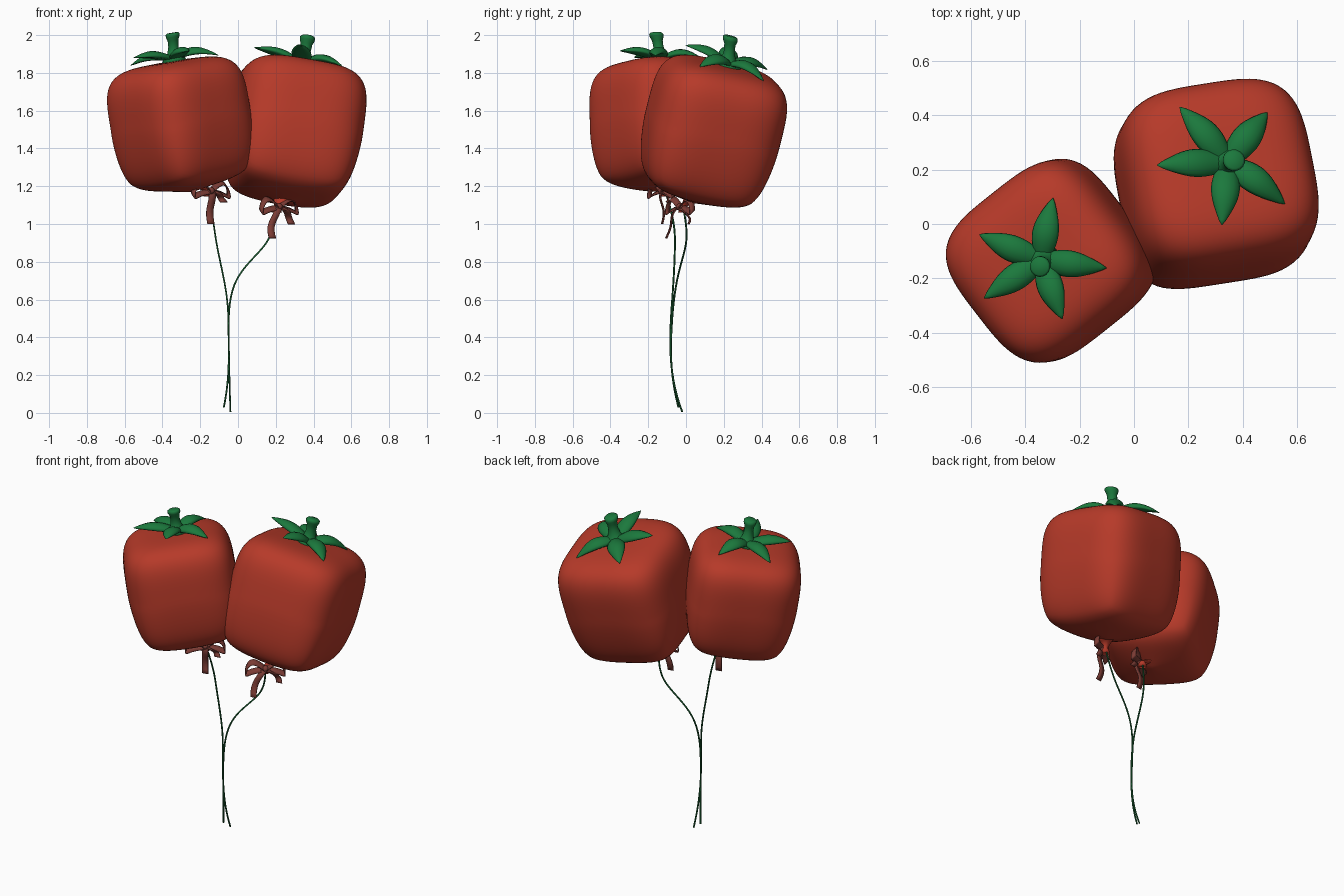
import bpy, bmesh, math
from mathutils import Vector, Matrix

cube = bpy.data.objects.get("Cube")
if cube:
    bpy.data.objects.remove(cube, do_unlink=True)


def material(name, rgb):
    m = bpy.data.materials.new(name)
    m.use_nodes = True
    m.diffuse_color = (*rgb, 1)
    m.node_tree.nodes["Principled BSDF"].inputs["Base Color"].default_value = (*rgb, 1)
    return m


RED = material("tomato red", (0.47, 0.042, 0.022))
GREEN = material("leaf green", (0.011, 0.19, 0.046))
STRING = material("string green", (0.01, 0.11, 0.03))
RIBBON = material("ribbon brown", (0.2, 0.045, 0.035))


def finish(bm, name, mat, matrix=Matrix()):
    bmesh.ops.recalc_face_normals(bm, faces=bm.faces)
    for f in bm.faces:
        f.smooth = True
    me = bpy.data.meshes.new(name)
    bm.to_mesh(me)
    bm.free()
    me.materials.append(mat)
    ob = bpy.data.objects.new(name, me)
    ob.matrix_world = matrix
    bpy.context.collection.objects.link(ob)
    return ob


def loft(bm, rings):
    """Skin a list of point rings and cap both ends."""
    rows = [[bm.verts.new(p) for p in ring] for ring in rings]
    n = len(rows[0])
    for a, b in zip(rows, rows[1:]):
        for i in range(n):
            j = (i + 1) % n
            bm.faces.new((a[i], a[j], b[j], b[i]))
    bm.faces.new(rows[0][::-1])
    bm.faces.new(rows[-1])


def circle(center, r, n=16):
    return [Vector(center) + Vector((r * math.cos(t), r * math.sin(t), 0))
            for t in (2 * math.pi * i / n for i in range(n))]


# Pillowy cube body: soft on top, crisper and narrower below, bulging to the knot
def body(name, matrix):
    bm = bmesh.new()
    bmesh.ops.create_cube(bm, size=2)
    bmesh.ops.subdivide_edges(bm, edges=bm.edges[:], cuts=23, use_grid_fill=True)
    for v in bm.verts:
        low = max(0, -v.co.z)
        flat = 3.5 + low
        tall = 4.3 + 1.7 * low
        ring = (abs(v.co.x) ** flat + abs(v.co.y) ** flat) ** (1 / flat)
        p = v.co / (ring ** tall + abs(v.co.z) ** tall) ** (1 / tall)
        side = 0.35 * (1 - 0.16 * max(0, -p.z) ** 1.5)
        z = (0.35 if p.z > 0 else 0.362) * p.z
        if p.z < 0:
            z -= 0.045 * max(0, 1 - math.hypot(p.x, p.y)) ** 1.3 * -p.z
        v.co = (p.x * side, p.y * side, z)
    finish(bm, name, RED, matrix)


# Five puffy leaves: angle, length, tip lift
LEAVES = [(42, 0.25, -0.02), (120, 0.27, 0.0), (176, 0.27, 0.05),
          (253, 0.25, 0.04), (315, 0.26, -0.02)]


def calyx(name, matrix):
    bm = bmesh.new()
    steps = 14
    for angle, length, lift in LEAVES:
        turn = Matrix.Rotation(math.radians(angle), 3, "Z")
        rings = []
        for k in range(steps + 1):
            t = k / steps
            width = 0.056 * (0.5 + 0.5 * math.sin(math.pi * min(1, t * 1.05))) \
                * math.sqrt(max(0.004, 1 - t ** 3))
            height = 0.358 + 0.033 * math.sin(math.pi * t) + lift * t * t
            rings.append([turn @ Vector((t * length, width * math.cos(a),
                                         height + 0.42 * width * math.sin(a)
                                         - 0.2 * width * math.cos(a) ** 2))
                          for a in (math.pi * i / 6 for i in range(12))])
        loft(bm, rings)
    finish(bm, name + "_leaves", GREEN, matrix)

    # Bent stem with a flared tip
    bm = bmesh.new()
    profile = [(0.34, 0.075), (0.365, 0.06), (0.39, 0.038), (0.43, 0.029), (0.465, 0.031),
               (0.485, 0.04), (0.5, 0.041), (0.508, 0.032)]
    loft(bm, [circle((0, -0.03 * (z - 0.34) / 0.17, z), r) for z, r in profile])
    finish(bm, name + "_stem", GREEN, matrix)


def ribbon(name, points, half_width):
    bm = bmesh.new()
    rows = [(bm.verts.new(p - half_width), bm.verts.new(p + half_width)) for p in points]
    for a, b in zip(rows, rows[1:]):
        bm.faces.new((a[0], a[1], b[1], b[0]))
    ob = finish(bm, name, RIBBON)
    mod = ob.modifiers.new("thickness", "SOLIDIFY")
    mod.thickness = 0.006
    mod.offset = 0


# Bow with two loops, two tails and a knot
def bow(name, center, tails):
    center = Vector(center)
    yaw = math.radians(35)
    along = Vector((math.cos(yaw), math.sin(yaw), 0))
    out = Vector((math.sin(yaw), -math.cos(yaw), 0))
    up = Vector((0, 0, 1))
    for side, label in ((-1, "right"), (1, "left")):
        pts = []
        for k in range(21):
            t = k / 20
            reach = math.sin(math.pi * t)
            pts.append(center + along * side * 0.115 * reach
                       + up * (0.03 * math.sin(2 * math.pi * t) + 0.035 * reach
                               - 0.055 * reach ** 4))
        ribbon(f"{name}_{label}_loop", pts, out * 0.015 - up * 0.012)
    for i, (a, o, z) in enumerate(tails):
        pts = []
        for k in range(11):
            t = k / 10
            pts.append(center + along * a * math.sin(t * math.pi / 2)
                       + out * (o * t + 0.012 * math.sin(2 * math.pi * t)) + up * z * t ** 1.3)
        ribbon(f"{name}_tail_{i + 1}", pts, along * 0.017 + out * 0.008)
    bm = bmesh.new()
    bmesh.ops.create_uvsphere(bm, u_segments=12, v_segments=8, radius=0.02)
    finish(bm, name + "_knot", RIBBON, Matrix.Translation(center))


def string(name, points):
    cu = bpy.data.curves.new(name, "CURVE")
    cu.dimensions = "3D"
    cu.bevel_depth = 0.005
    cu.bevel_resolution = 1
    cu.use_fill_caps = True
    sp = cu.splines.new("NURBS")
    sp.points.add(len(points) - 1)
    for p, co in zip(sp.points, points):
        p.co = (*co, 1)
    sp.order_u = 4
    sp.use_endpoint_u = True
    sp.resolution_u = 8
    cu.materials.append(STRING)
    bpy.context.collection.objects.link(bpy.data.objects.new(name, cu))


def balloon(name, center, axis, yaw, scale, crown, knot, tails, path):
    tilt = Vector((0, 0, 1)).rotation_difference(Vector(axis)).to_matrix().to_4x4()
    matrix = (Matrix.Translation(center) @ tilt
              @ Matrix.Rotation(math.radians(yaw), 4, "Z") @ Matrix.Scale(scale, 4))
    body(name + "_body", matrix)
    calyx(name, matrix @ Matrix.Translation(crown))
    # Tied neck between body and bow
    bm = bmesh.new()
    bottom = matrix @ Vector((0, 0, -0.37))
    knot = Vector(knot)
    loft(bm, [circle(bottom, 0.06), circle(bottom.lerp(knot, 0.6), 0.03), circle(knot, 0.014),
              circle(knot - Vector((0, 0, 0.03)), 0.028)])
    finish(bm, name + "_neck", RED)
    bow(name + "_bow", knot + Vector((0.012, -0.017, 0)), tails)
    string(name + "_string", [knot] + path)


balloon("right_balloon", (-0.302, -0.135, 1.54), (-0.16, -0.03, 0.97), 38, 0.925,
        (0.022, 0, 0.004), (-0.155, -0.11, 1.175), [(0.0, 0.0, -0.175), (0.07, 0.02, -0.06)],
        [(-0.13, -0.06, 1.02), (-0.12, -0.055, 0.9), (-0.05, -0.07, 0.62), (-0.05, -0.09, 0.4),
         (-0.045, -0.075, 0.15), (-0.04, -0.02, 0.005)])
balloon("left_balloon", (0.297, 0.14, 1.5), (0.13, 0.24, 0.945), 10, 1.0,
        (0, 0, 0), (0.205, -0.015, 1.09), [(-0.07, 0.04, -0.165), (0.08, 0.0, -0.09)],
        [(0.19, 0.01, 0.96), (0.14, 0.0, 0.87), (-0.03, -0.05, 0.72), (-0.06, -0.08, 0.48),
         (-0.04, -0.085, 0.2), (-0.075, -0.04, 0.03)])
